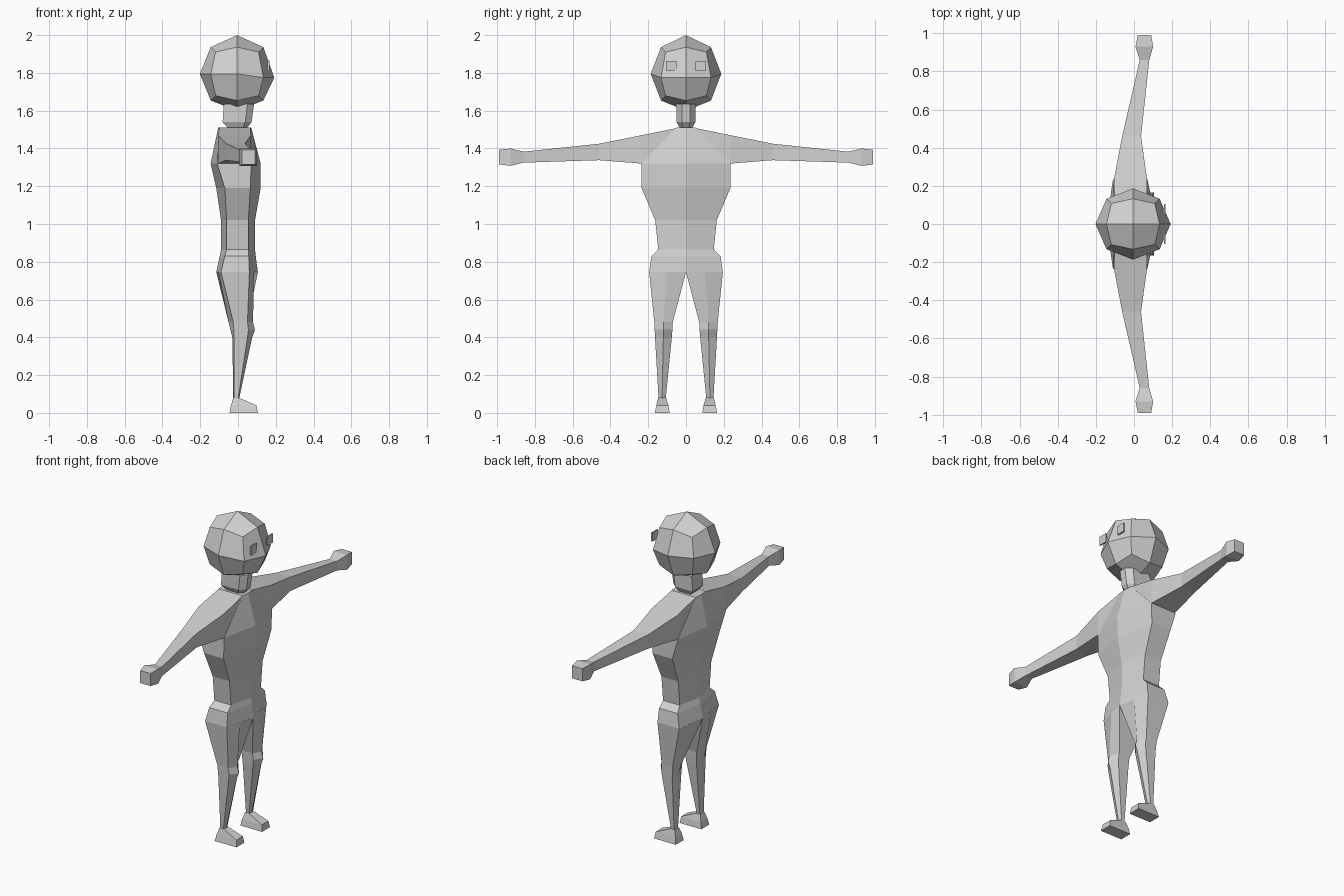
import bpy, bmesh
from mathutils import Vector

cube = bpy.data.objects.get("Cube")
if cube:
    bpy.data.objects.remove(cube, do_unlink=True)

grey = bpy.data.materials.new("plain_grey")
grey.use_nodes = True
colour = (0.64, 0.64, 0.64, 1)
grey.diffuse_color = colour
grey.node_tree.nodes["Principled BSDF"].inputs["Base Color"].default_value = colour


def finish(name, bm, mirrored=False):
    bmesh.ops.recalc_face_normals(bm, faces=bm.faces[:])
    mesh = bpy.data.meshes.new(name)
    bm.to_mesh(mesh)
    bm.free()
    mesh.materials.append(grey)
    obj = bpy.data.objects.new(name, mesh)
    bpy.context.collection.objects.link(obj)
    if mirrored:
        mod = obj.modifiers.new("mirror", 'MIRROR')
        mod.use_axis = (False, True, False)
        mod.use_clip = True
    return obj


def loft(name, rings, closed=True, cap_start=False, cap_end=False, mirrored=True):
    bm = bmesh.new()
    loops = [[bm.verts.new(p) for p in ring] for ring in rings]
    n = len(loops[0])
    for a, b in zip(loops, loops[1:]):
        for i in range(n if closed else n - 1):
            j = (i + 1) % n
            bm.faces.new((a[i], a[j], b[j], b[i]))
    if cap_start:
        bm.faces.new(loops[0])
    if cap_end:
        bm.faces.new(loops[-1])
    return finish(name, bm, mirrored)


# Torso half section: ridge at the back, flat side panel, ridge at the front
def torso_ring(z, back, side_back, side_front, front, width):
    return [(back, 0, z), (side_back, width, z), (side_front, width, z), (front, 0, z)]


loft("torso", [torso_ring(*r) for r in (
    (1.51, -.105, -.10, .065, .07, .05),
    (1.32, -.145, -.11, .07, .12, .235),
    (1.19, -.115, -.07, .065, .12, .235),
    (1.02, -.09, -.06, .055, .09, .163),
    (.865, -.09, -.06, .055, .09, .147),
    (.83, -.097, -.07, .057, .094, .183),
    (.745, -.115, -.09, .06, .105, .195))], closed=False, cap_start=True)


# Legs: six-sided, with a ridge down the front and back
def leg_ring(z, back, front, side_back, side_front, inner, ridge, outer, in_back, in_front):
    return [(in_back, inner, z), (back, ridge, z), (side_back, outer, z),
            (side_front, outer, z), (front, ridge, z), (in_front, inner, z)]


loft("legs", [leg_ring(*r) for r in (
    (.745, -.103, .083, -.09, .06, 0, .1, .195, -.115, .105),
    (.48, -.05, .08, -.025, .05, .07, .12, .168, -.025, .05),
    (.44, -.04, .09, -.022, .055, .072, .12, .166, -.022, .055),
    (.40, -.03, .075, -.02, .05, .075, .12, .164, -.02, .05),
    (.07, -.025, .005, -.02, 0, .108, .127, .145, -.02, 0))], cap_end=True)


# Feet: wedge sloping from ankle to toe
def flat_ring(z, x0, x1, y0, y1):
    return [(x0, y0, z), (x1, y0, z), (x1, y1, z), (x0, y1, z)]


loft("feet", [flat_ring(*r) for r in (
    (0, -.045, .105, .087, .165),
    (.04, -.037, .098, .093, .157),
    (.08, -.025, .005, .105, .147))], cap_start=True, cap_end=True)


# Arms and hands: four-sided, running outwards
def arm_ring(y, x0, x1, z0, z1):
    return [(x0, y, z0), (x1, y, z0), (x1, y, z1), (x0, y, z1)]


loft("arms", [arm_ring(*r) for r in (
    (.05, -.10, .065, 1.34, 1.508),
    (.235, -.105, .068, 1.32, 1.47),
    (.46, -.062, .037, 1.338, 1.425),
    (.86, .03, .08, 1.325, 1.383))])
loft("hands", [arm_ring(*r) for r in (
    (.86, .03, .08, 1.325, 1.383),
    (.93, .008, .10, 1.308, 1.40),
    (.99, .02, .09, 1.315, 1.393))], cap_end=True)

# Neck: narrow at the front, bevelled below
loft("neck", [[(x * s + dx, y * s, z) for x, y in (
    (-.085, -.052), (.04, -.052), (.075, -.022), (.075, .022), (.04, .052), (-.085, .052))]
    for z, s, dx in ((1.635, 1, .01), (1.54, .96, 0), (1.505, .6, 0))],
    cap_start=True, cap_end=True, mirrored=False)

# Head: faceted ball from a divided cube
bm = bmesh.new()
bmesh.ops.create_cube(bm, size=2)
bmesh.ops.subdivide_edges(bm, edges=bm.edges[:], cuts=1, use_grid_fill=True)
for v in bm.verts:
    d = v.co.normalized()
    drop = .025 if d.x > .5 and abs(d.z) < .1 else .005
    v.co = Vector((d.x * .197 - .005, d.y * .187, d.z * .2 + 1.8 - (drop if abs(d.z) < .9 else 0)))
finish("head", bm)

# Eyes: thin square plates on the face
bm = bmesh.new()
bmesh.ops.create_cube(bm, size=1)
for v in bm.verts:
    v.co = Vector((v.co.x * .009 + .161, v.co.y * .055 + .078, v.co.z * .055 + 1.837))
finish("eyes", bm, mirrored=True)
